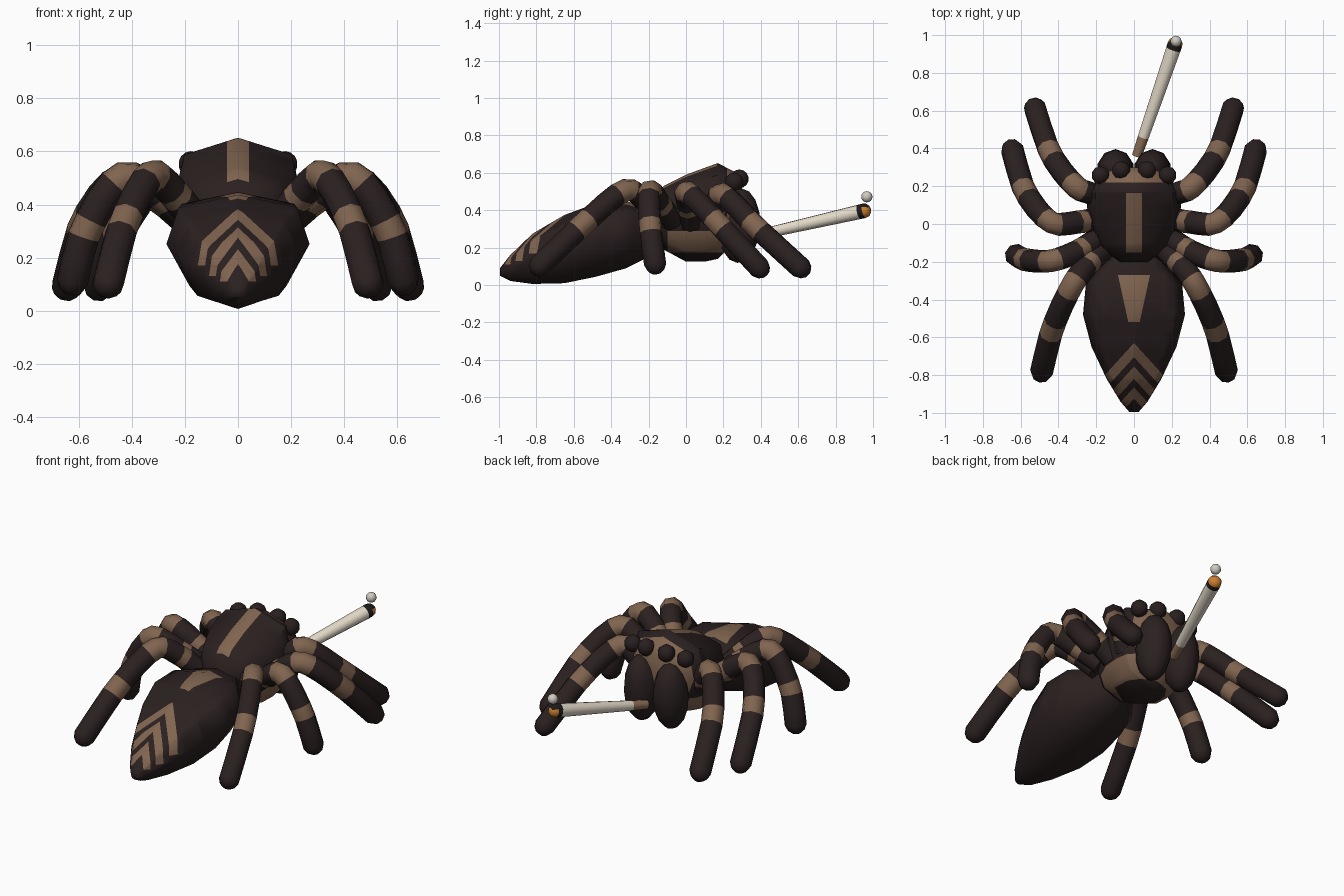
import bpy, bmesh, math
from mathutils import Vector, Matrix

if "Cube" in bpy.data.objects:
    bpy.data.objects.remove(bpy.data.objects["Cube"])


def material(name, rgb):
    m = bpy.data.materials.new(name)
    m.diffuse_color = (*rgb, 1)
    m.use_nodes = True
    m.node_tree.nodes["Principled BSDF"].inputs["Base Color"].default_value = m.diffuse_color
    return m


DARK = material("dark brown fur", (0.024, 0.0145, 0.0145))
TAN = material("tan fur", (0.22, 0.13, 0.08))
EYE = material("eye brown", (0.022, 0.0135, 0.0135))
PAPER = material("cream paper", (0.78, 0.71, 0.59))
FILTER = material("filter tan", (0.28, 0.165, 0.10))
CHAR = material("charred black", (0.012, 0.01, 0.01))
EMBER = material("ember orange", (0.60, 0.21, 0.03))
SMOKE = material("pale smoke", (0.64, 0.60, 0.53))


def finish(bm, name, mats, angle=60):
    bmesh.ops.recalc_face_normals(bm, faces=bm.faces)
    mesh = bpy.data.meshes.new(name)
    bm.to_mesh(mesh)
    bm.free()
    for m in mats:
        mesh.materials.append(m)
    ob = bpy.data.objects.new(name, mesh)
    bpy.context.collection.objects.link(ob)
    bpy.ops.object.select_all(action='DESELECT')
    ob.select_set(True)
    bpy.context.view_layer.objects.active = ob
    bpy.ops.object.shade_smooth_by_angle(angle=math.radians(angle))
    return ob


def skin(bm, rings, slots=None):
    """Join rings of points into a closed tube, one material slot per span."""
    loops = [[bm.verts.new(p) for p in r] for r in rings]
    n = len(loops[0])
    for i, (a, b) in enumerate(zip(loops, loops[1:])):
        for j in range(n):
            f = bm.faces.new((a[j], a[(j + 1) % n], b[(j + 1) % n], b[j]))
            f.material_index = slots[i] if slots else 0
    bm.faces.new(loops[0])
    f = bm.faces.new(loops[-1])
    f.material_index = slots[-1] if slots else 0


def tube(bm, pts, radii, slots=None, sides=8):
    # The ring frame is carried along the path so the tube never twists
    rings, u = [], Vector((0, 0, 1))
    for i, p in enumerate(pts):
        d = (pts[min(i + 1, len(pts) - 1)] - pts[max(i - 1, 0)]).normalized()
        u = (u - d * u.dot(d)).normalized()
        v = d.cross(u)
        rings.append([p + radii[i] * (u * math.cos(a) + v * math.sin(a))
                      for a in (k * math.tau / sides for k in range(sides))])
    skin(bm, rings, slots)


# Body shells: sections are (y, half width, top, bottom) with eight corners
HALF = [(0, 1), (.83, .75), (1, .05), (.68, -.75), (0, -1)]
SECTION = HALF + [(-x, z) for x, z in HALF[3:0:-1]]


def shell(sections):
    bm = bmesh.new()
    skin(bm, [[(x * w, y, (t + b) / 2 + z * (t - b) / 2) for x, z in SECTION]
              for y, w, t, b in sections])
    bmesh.ops.recalc_face_normals(bm, faces=bm.faces)
    return bm


def cut(bm, co, no, top_only=False):
    faces = [f for f in bm.faces if not top_only or f.normal.z > -.05]
    edges = {e for f in faces for e in f.edges}
    verts = {v for f in faces for v in f.verts}
    bmesh.ops.bisect_plane(bm, geom=faces + list(edges) + list(verts),
                           plane_co=co, plane_no=no, dist=1e-5)
    bm.normal_update()


def paint(bm, rule):
    for f in bm.faces:
        c = f.calc_center_median()
        f.material_index = int(rule(abs(c.x), c.y, c.z))


# Abdomen with a tapering stripe and chevrons
bm = shell([(-.995, .025, .09, .05), (-.94, .072, .16, .022), (-.82, .145, .275, .006),
            (-.65, .225, .375, .01), (-.48, .27, .437, .045), (-.32, .255, .447, .09),
            (-.18, .14, .42, .16), (-.08, .06, .37, .25)])
K = 1.1
# Apex start, apex end, half spread and lowest height of each chevron
CHEVRONS = [(-.63, -.705, .16, .17), (-.755, -.82, .12, .13), (-.865, -.925, .08, .11)]
for a, b, w, low in CHEVRONS:
    for c in (a, b):
        cut(bm, (0, c, 0), (K, 1, 0), True)
        cut(bm, (0, c, 0), (-K, 1, 0), True)
    cut(bm, (w, 0, 0), (1, 0, 0), True)
    cut(bm, (-w, 0, 0), (1, 0, 0), True)
    cut(bm, (0, 0, low), (0, 0, 1), True)
for s in (1, -1):
    cut(bm, (s * .085, -.27, 0), (1, -s * .22, 0), True)
for y in (-.27, -.52):
    cut(bm, (0, y, 0), (0, 1, 0), True)


def abdomen_rule(x, y, z):
    if -.52 < y < -.27 and z > .3 and x < .085 + (y + .27) * .22:
        return True
    return any(b < y + K * x < a and x < w and z > low for a, b, w, low in CHEVRONS)


paint(bm, abdomen_rule)
finish(bm, "abdomen", [DARK, TAN])

# Front body with back stripe, tan face and tan band under the legs
bm = shell([(-.2, .085, .44, .28), (-.12, .18, .53, .19), (0, .235, .59, .125),
            (.10, .25, .627, .125), (.17, .245, .652, .14), (.27, .17, .60, .24),
            (.30, .10, .55, .32)])
for s in (1, -1):
    cut(bm, (s * .042, 0, 0), (1, 0, 0), True)
for y in (-.15, -.1, .165, .22):
    cut(bm, (0, y, 0), (0, 1, 0))
for z in (.175, .29):
    cut(bm, (0, 0, z), (0, 0, 1))
paint(bm, lambda x, y, z: (x < .042 and -.15 < y < .165 and z > .45)
      or y > .22 or (.175 < z < .29 and y > -.1))
finish(bm, "front_body", [DARK, TAN])

# Jaws and eyes
for s, side in ((1, "right"), (-1, "left")):
    bm = bmesh.new()
    bmesh.ops.create_uvsphere(bm, u_segments=10, v_segments=8, radius=1, matrix=(
        Matrix.Translation((s * .098, .285, .318)) @ Matrix.Rotation(math.radians(-3), 4, 'X')
        @ Matrix.Diagonal((.099, .112, .2, 1))))
    finish(bm, side + "_jaw", [DARK])
    for name, pos, r in (("inner", (s * .068, .285, .568), .05),
                         ("outer", (s * .178, .258, .552), .049)):
        bm = bmesh.new()
        bmesh.ops.create_uvsphere(bm, u_segments=10, v_segments=7, radius=r,
                                  matrix=Matrix.Translation(pos))
        finish(bm, f"{side}_{name}_eye", [EYE])

# Legs: hip, thigh, knee, shin and foot points, banded along their length
LEGS = [
    [(.17, .13, .33), (.22, .16, .42), (.31, .20, .485), (.44, .37, .315), (.525, .615, .09)],
    [(.18, .03, .33), (.30, .01, .43), (.44, .01, .495), (.575, .17, .33), (.645, .395, .09)],
    [(.18, -.07, .34), (.30, -.145, .44), (.44, -.195, .50), (.57, -.19, .31), (.625, -.165, .11)],
    [(.16, -.13, .34), (.25, -.22, .45), (.33, -.33, .505), (.43, -.55, .325), (.49, -.785, .10)],
]
STOPS = [0, .35, .7, 1.0, 1.35, 1.7, 1.95, 2.2, 2.5, 2.85, 3.15, 3.6, 4]
BANDS = [(.7, 1.0), (1.7, 2.2), (2.85, 3.15)]


def spline(keys, t):
    i = min(int(t), len(keys) - 2)
    u = t - i
    b, c = keys[i], keys[i + 1]
    a = keys[i - 1] if i else b * 2 - c
    d = keys[i + 2] if i + 2 < len(keys) else c * 2 - b
    return .5 * (2 * b + (c - a) * u + (2 * a - 5 * b + 4 * c - d) * u * u
                 + (3 * b - a - 3 * c + d) * u ** 3)


for s, side in ((1, "right"), (-1, "left")):
    for n, leg in enumerate(LEGS, 1):
        keys = [Vector((s * x, y, z)) for x, y, z in leg]
        pts = [spline(keys, t) for t in STOPS]
        slots = [int(any(a <= (p + q) / 2 <= b for a, b in BANDS))
                 for p, q in zip(STOPS, STOPS[1:])] + [0, 0]
        d = (pts[-1] - pts[-2]).normalized()
        pts += [pts[-1] + d * .032, pts[-1] + d * .05]
        bm = bmesh.new()
        tube(bm, pts, [.061] * len(STOPS) + [.046, .022], slots)
        finish(bm, f"{side}_leg_{n}", [DARK, TAN])

# Cigarette: filter, paper, charred ring, ember burnt black on top
start, end = Vector((.015, .36, .262)), Vector((.222, .965, .40))
bm = bmesh.new()
tube(bm, [start.lerp(end, t) for t in (0, .165, .935, .98, 1.01, 1.03)],
     [.026, .029, .039, .0395, .034, .018], [0, 1, 2, 3, 3], sides=12)
bmesh.ops.recalc_face_normals(bm, faces=bm.faces)
for f in bm.faces:
    if f.material_index == 3 and f.normal.z > .5:
        f.material_index = 2
finish(bm, "cigarette", [FILTER, PAPER, CHAR, EMBER], 50)

# Puff of smoke above the ember
bm = bmesh.new()
bmesh.ops.create_uvsphere(bm, u_segments=12, v_segments=8, radius=.03,
                          matrix=Matrix.Translation((.222, .967, .472)))
finish(bm, "smoke_puff", [SMOKE])
